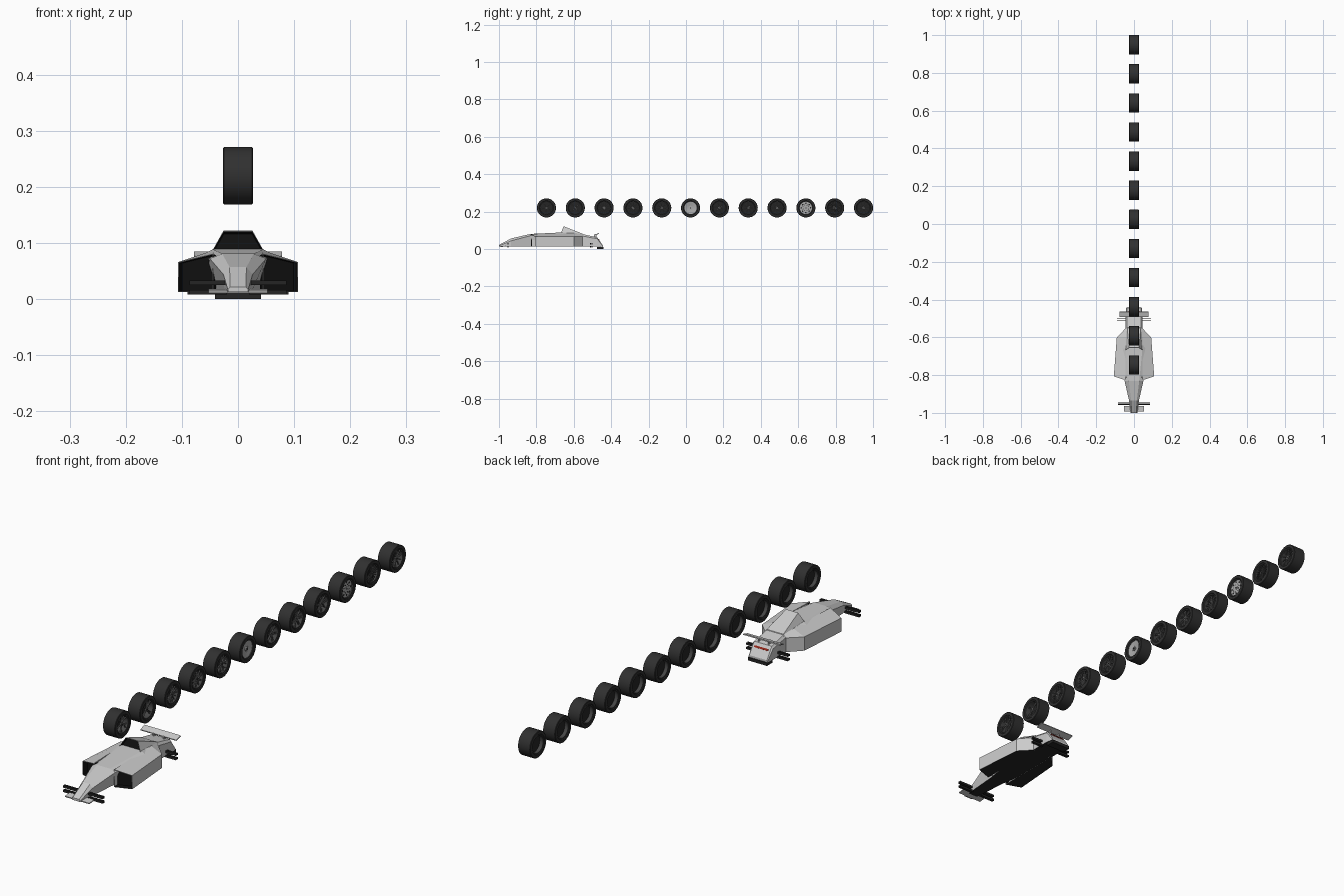
import bpy, bmesh, math
from mathutils import Matrix, Vector

if "Cube" in bpy.data.objects:
    bpy.data.objects.remove(bpy.data.objects["Cube"])

def mat(name, r, g=None, b=None):
    m = bpy.data.materials.new(name)
    m.diffuse_color = (r, r if g is None else g, r if b is None else b, 1)
    m.use_nodes = True
    m.node_tree.nodes["Principled BSDF"].inputs["Base Color"].default_value = m.diffuse_color
    return m

RUBBER = mat("rubber", 0.03)
BLACK = mat("black", 0.005)
FLOOR = mat("floor_dark", 0.018)
ALLOY = mat("alloy", 0.16)
DARK_ALLOY = mat("dark_alloy", 0.06)
PALE = mat("pale_alloy", 0.4)
BODY = mat("body_grey", 0.6)
RED = mat("red", 0.3, 0.02, 0.01)

def finish(bm, name, mats, smooth=False):
    bmesh.ops.recalc_face_normals(bm, faces=bm.faces)
    me = bpy.data.meshes.new(name)
    bm.to_mesh(me)
    bm.free()
    for m in mats:
        me.materials.append(m)
    ob = bpy.data.objects.new(name, me)
    bpy.context.collection.objects.link(ob)
    if smooth:
        bpy.ops.object.select_all(action='DESELECT')
        ob.select_set(True)
        bpy.context.view_layer.objects.active = ob
        bpy.ops.object.shade_smooth_by_angle(angle=math.radians(35))
    return ob

def add_box(bm, c, s, rx=0):
    bmesh.ops.create_cube(bm, size=1, matrix=Matrix.Translation(c) @ Matrix.Rotation(rx, 4, 'X')
                          @ Matrix.Diagonal((*s, 1)))

def box(name, m, *boxes):
    bm = bmesh.new()
    for b in boxes:
        add_box(bm, *b)
    return finish(bm, name, [m])

def loft(rings):
    bm = bmesh.new()
    vs = [[bm.verts.new(p) for p in r] for r in rings]
    n = len(vs[0])
    for a, b in zip(vs, vs[1:]):
        for i in range(n):
            bm.faces.new((a[i], a[(i + 1) % n], b[(i + 1) % n], b[i]))
    front = bm.faces.new(vs[0])
    bm.faces.new(vs[-1][::-1])
    bmesh.ops.recalc_face_normals(bm, faces=bm.faces)
    return bm, front

def darken_bottom(bm, idx):
    for f in bm.faces:
        if f.normal.z < -0.9:
            f.material_index = idx

def inlet(bm, front, frame, depth):
    # recess the front face and paint it black
    bmesh.ops.inset_individual(bm, faces=[front], thickness=frame)
    back = bmesh.ops.inset_individual(bm, faces=[front], thickness=0.0005, depth=-depth)
    for f in back["faces"] + [front]:
        f.material_index = 1

# ---------- car: central hull ----------
def hull_ring(y, wb, zb, ws, zs, wt, zt):
    half = [(wb, zb), (ws, zs), (wt, zt)]
    return [(x, y, z) for x, z in half] + [(-x, y, z) for x, z in half[::-1]]

bm, front = loft([hull_ring(*s) for s in (
    (-1.0, .018, .013, .018, .017, .014, .022),
    (-.935, .024, .013, .026, .044, .015, .057),
    (-.83, .032, .013, .05, .072, .028, .081),
    (-.66, .06, .013, .065, .079, .045, .089),
    (-.555, .045, .013, .045, .07, .036, .08),
    (-.475, .045, .013, .044, .055, .038, .063),
    (-.445, .041, .012, .041, .016, .038, .02))])
darken_bottom(bm, 1)
finish(bm, "hull", [BODY, FLOOR])

# ---------- side pods with black inlets ----------
for s, side in ((1, "right"), (-1, "left")):
    rings = []
    for yi, yo, xi, xo, zi, zo in ((-.828, -.806, .044, .107, .081, .066),
                                   (-.6, -.6, .044, .091, .087, .066),
                                   (-.553, -.553, .036, .045, .08, .068)):
        rings.append([(s * xi, yi, .0125), (s * xo, yo, .0125), (s * xo, yo, zo), (s * xi, yi, zi)])
    bm, front = loft(rings)
    darken_bottom(bm, 2)
    inlet(bm, front, .002, .02)
    finish(bm, side + "_side_pod", [BODY, BLACK, FLOOR])

# ---------- air box behind the cockpit ----------
bm, front = loft([[(-wb, yb, zb), (wb, yb, zb), (wt, yt, zt), (-wt, yt, zt)]
                  for yb, wb, zb, yt, wt, zt in ((-.668, .046, .086, -.655, .026, .122),
                                                 (-.545, .042, .07, -.55, .036, .081))])
inlet(bm, front, .0015, .012)
finish(bm, "air_box", [BODY, BLACK])

# ---------- nose wing, rear wing, diffuser, tail light ----------
box("nose_wing", BODY, ((0, -.978, .0145), (.106, .03, .004), .1))
box("rear_wing", BODY, ((0, -.478, .079), (.156, .028, .004), .3))
box("wing_pylons", BODY, *[((s * .022, -.485, .067), (.004, .014, .022)) for s in (1, -1)])
box("diffuser", FLOOR, ((0, -.458, .006), (.082, .034, .012)))
tilt = math.atan2(-.043, .03)
box("tail_light", RED, ((0, -.465, .0495), (.06, .007, .003), tilt))

# ---------- suspension arms ----------
for name, y, x0, x1 in (("front_arms", -.952, .02, .086), ("rear_arms", -.506, .04, .09)):
    arms = [((s * (x0 + x1) / 2, y + dy, z), (x1 - x0, .004, .008))
            for s in (1, -1) for z in (.0125, .0295) for dy in (-.004, .004)]
    box(name, FLOOR, *arms)

# ---------- wheels ----------
def lathe(bm, profile, centre, seg=40, closed=True):
    rings = []
    for x, r in profile:
        rings.append([bm.verts.new(centre + Vector((x, r * math.cos(a), r * math.sin(a))))
                      for a in (2 * math.pi * i / seg for i in range(seg))])
    pairs = list(zip(rings, rings[1:])) + ([(rings[-1], rings[0])] if closed else [])
    for a, b in pairs:
        for i in range(seg):
            bm.faces.new((a[i], a[(i + 1) % seg], b[(i + 1) % seg], b[i]))
    if not closed:
        bm.faces.new(rings[0])
        bm.faces.new(rings[-1][::-1])

def spoke(bm, c, r0, a0, r1, a1, w, x=.018, t=.004):
    p = Vector((0, r0 * math.cos(a0), r0 * math.sin(a0)))
    q = Vector((0, r1 * math.cos(a1), r1 * math.sin(a1)))
    d = q - p
    add_box(bm, c + (p + q) / 2 + Vector((x, 0, 0)), (t, d.length, w), math.atan2(d.z, d.y))

def disc(bm, c, r, x, depth=.004, seg=32):
    lathe(bm, [(x - depth, r), (x, r)], c, seg, False)

STYLES = [("fork", 5, ALLOY), ("twin", 4, ALLOY), ("straight", 14, ALLOY), ("mesh", 10, ALLOY),
          ("fork", 7, ALLOY), ("dish", 0, PALE), ("twin", 6, ALLOY), ("twin", 7, ALLOY),
          ("mesh", 8, ALLOY), ("holes", 8, PALE), ("straight", 20, DARK_ALLOY), ("straight", 10, ALLOY)]

for i, (kind, n, metal) in enumerate(STYLES):
    c = Vector((0, -.746 + .1541 * i, .22))
    tag = f"_{i + 1}"
    bm = bmesh.new()
    lathe(bm, [(.023, .035), (.0265, .039), (.0265, .049), (.025, .051),
               (-.025, .051), (-.0265, .049), (-.0265, .039), (-.023, .035)], c, 48)
    finish(bm, "tyre" + tag, [RUBBER], True)
    bm = bmesh.new()
    lathe(bm, [(.0245, .0325), (.0245, .036), (-.0245, .036), (-.0245, .0325)], c, 48)
    finish(bm, "rim_barrel" + tag, [DARK_ALLOY], True)
    bm = bmesh.new()
    disc(bm, c, .0327, -.006)
    finish(bm, "rim_back" + tag, [FLOOR], True)

    bm = bmesh.new()
    holes = bmesh.new()
    step = 2 * math.pi / max(n, 1)
    for k in range(n):
        a = k * step + math.pi / 4
        if kind == "straight":
            spoke(bm, c, .005, a, .033, a, .0022)
        elif kind == "twin":
            for d in (-.09, .09):
                spoke(bm, c, .007, a + d * 2, .033, a + d, .0022)
        elif kind == "fork":
            spoke(bm, c, .005, a, .02, a, .004)
            for d in (-.24, .24):
                spoke(bm, c, .018, a, .033, a + d, .0024)
        elif kind == "mesh":
            for d in (-1, 1):
                spoke(bm, c, .007, a, .033, a + d * step, .0018)
        elif kind == "holes":
            for r, da, hr in ((.025, 0, .0042), (.016, step / 2, .0025)):
                h = c + Vector((0, r * math.cos(a + da), r * math.sin(a + da)))
                disc(holes, h, hr, .0205, .001, 12)
    if kind == "dish":
        lathe(bm, [(.012, .033), (.022, .033), (.018, .012), (.012, .012)], c)
        disc(bm, c, .0125, .017)
    elif kind == "holes":
        disc(bm, c, .033, .02)
    disc(bm, c, .0075, .0215, .006, 20)
    finish(bm, "rim_face" + tag, [metal], True)
    disc(holes, c, .0035, .0225, .001, 16)
    finish(holes, "rim_details" + tag, [FLOOR], True)
